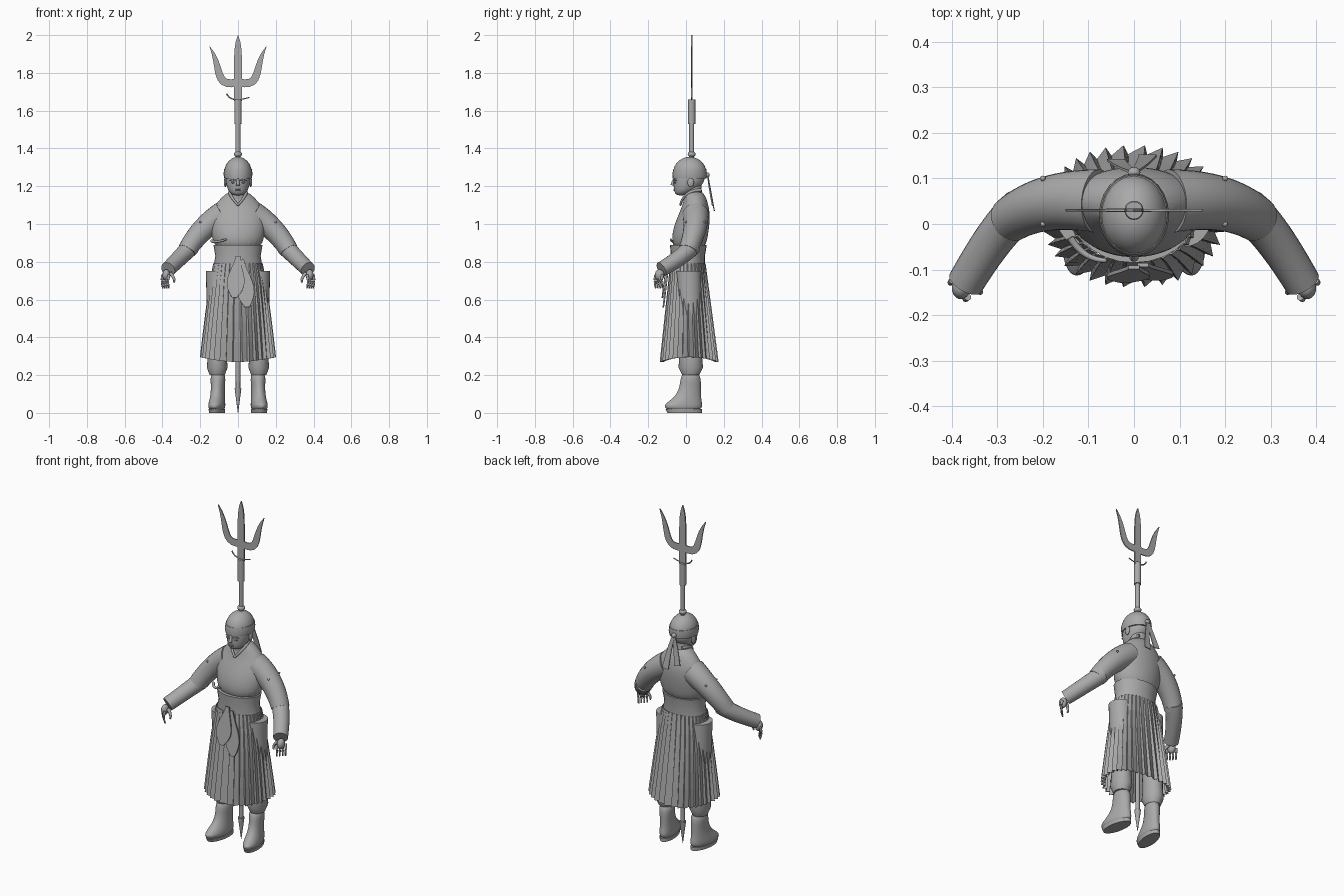
import bpy, bmesh, math
from mathutils import Vector, Matrix, Quaternion

cube = bpy.data.objects.get("Cube")
if cube:
    bpy.data.objects.remove(cube)

grey = bpy.data.materials.new("plain grey")
grey.use_nodes = True
grey.diffuse_color = (0.4, 0.4, 0.4, 1)
shader = next(node for node in grey.node_tree.nodes if node.type == 'BSDF_PRINCIPLED')
shader.inputs["Base Color"].default_value = grey.diffuse_color
smooth_parts = []
STEPS = [i / 10 for i in range(11)]


def finish(name, bm, mirror=False, subdivide=False, smooth=True, thickness=None):
    bmesh.ops.recalc_face_normals(bm, faces=bm.faces)
    mesh = bpy.data.meshes.new(name)
    bm.to_mesh(mesh)
    bm.free()
    mesh.materials.append(grey)
    part = bpy.data.objects.new(name, mesh)
    bpy.context.collection.objects.link(part)
    if mirror:
        part.modifiers.new("mirror", 'MIRROR').use_mirror_merge = False
    if thickness:
        solidify = part.modifiers.new("thickness", 'SOLIDIFY')
        solidify.thickness, solidify.offset = thickness, 0
    if subdivide:
        subsurf = part.modifiers.new("subdivision", 'SUBSURF')
        subsurf.levels = subsurf.render_levels = 2
    if smooth:
        smooth_parts.append(part)


def bridge(bm, loops, closed):
    """Join neighbouring rows of vertices with quads."""
    for low, high in zip(loops, loops[1:]):
        count = len(low)
        for k in range(count if closed else count - 1):
            j = (k + 1) % count
            bm.faces.new((low[k], low[j], high[j], high[k]))


def loft(name, rings, sides=24, **options):
    """Skin rings given as (centre, rotation, x radius, y radius)."""
    bm = bmesh.new()
    loops = []
    for centre, turn, rx, ry in rings:
        angles = [2 * math.pi * k / sides for k in range(sides)]
        loops.append([bm.verts.new(centre + turn @ Vector((rx * math.cos(a), ry * math.sin(a), 0)))
                      for a in angles])
    bridge(bm, loops, True)
    bm.faces.new(loops[0])
    bm.faces.new(loops[-1])
    finish(name, bm, **options)


def body(name, rows, x=0, spin=0, **options):
    """Upright loft from rows of (height, half width, front y, back y)."""
    turn = Quaternion((0, 0, 1), spin)
    loft(name, [(Vector((x, 0, z)) + turn @ Vector((0, (front + back) / 2, 0)),
                 turn, width, (back - front) / 2) for z, width, front, back in rows], **options)


def bezier(points, t):
    points = [Vector(p) for p in points]
    while len(points) > 1:
        points = [a.lerp(b, t) for a, b in zip(points, points[1:])]
    return points[0]


def tangent(points, t):
    return bezier(points, min(t + .01, 1)) - bezier(points, max(t - .01, 0))


def strand(name, points, start, end, **options):
    """Round tapering limb along a curve."""
    loft(name, [(bezier(points, t), tangent(points, t).to_track_quat('Z', 'Y'),
                 start + (end - start) * t, start + (end - start) * t) for t in STEPS], **options)


def ribbon(name, points, half_width, thickness, **options):
    """Flat strip facing the front, its half width a function along the curve."""
    bm = bmesh.new()
    rows = []
    for t in STEPS:
        way = tangent(points, t)
        side = Vector((way.z, 0, -way.x)).normalized() * half_width(t)
        rows.append([bm.verts.new(bezier(points, t) + s * side) for s in (-1, 1)])
    bridge(bm, rows, False)
    finish(name, bm, smooth=False, thickness=thickness, **options)


def ball(name, centre, size, **options):
    bm = bmesh.new()
    place = Matrix.Translation(centre) @ Matrix.Diagonal((*size, 1))
    bmesh.ops.create_uvsphere(bm, u_segments=20, v_segments=12, radius=1, matrix=place)
    finish(name, bm, **options)


# Robe, waist sash, collar and tie
body("robe", [(.85, .12, -.07, .1), (.95, .145, -.08, .12), (1.05, .155, -.04, .13),
              (1.12, .11, -.01, .115), (1.18, .045, -.01, .09)], subdivide=True)
body("waist_sash", [(.77, .13, -.08, .1), (.83, .12, -.08, .1), (.89, .13, -.085, .11)])
strand("collar", [(.03, .08, 1.18), (.07, -.01, 1.18), (0, -.03, 1.1)], .008, .006, mirror=True)
strand("robe_tie", [(-.14, -.03, .91), (-.11, -.08, .9), (-.06, -.08, .92)], .008, .005)

# Arms and hands
strand("sleeve", [(.08, .05, 1.05), (.2, .06, .98), (.27, .01, .86)], .07, .05, mirror=True)
strand("forearm", [(.25, .03, .88), (.3, -.01, .83), (.37, -.13, .76)], .048, .04, mirror=True)
ball("palm", (.38, -.14, .73), (.02, .025, .03), mirror=True)
for finger in range(4):
    x, y = .365 + finger * .011, -.16 + finger * .012
    strand("finger", [(x, y, .73), (x + .01, y - .01, .7), (x, y, .66)], .008, .004, mirror=True)
strand("thumb", [(.36, -.14, .74), (.33, -.15, .71), (.34, -.15, .69)], .01, .005, mirror=True)
for y in (0, .05, .1):
    ball("shoulder_stud", (.2, y, 1.01), (.006, .006, .006), mirror=True)

# Neck, head and face
body("neck", [(1.1, .05, -.01, .09), (1.22, .045, -.02, .08)])
body("head", [(1.15, .03, -.055, 0), (1.18, .055, -.065, .06), (1.22, .065, -.067, .1),
              (1.28, .07, -.065, .105)], subdivide=True)
arc = [math.pi / 2 * t for t in STEPS[:-1]]
body("head_wrap", [(1.27 + .085 * math.sin(a), .073 * math.cos(a), .02 - .088 * math.cos(a),
                    .02 + .088 * math.cos(a)) for a in arc])
body("headband", [(1.24, .072, -.07, .107), (1.265, .077, -.072, .111), (1.29, .073, -.067, .108)])
strand("nose", [(0, -.06, 1.24), (0, -.07, 1.22), (0, -.073, 1.205)], .006, .01)
for z in (1.178, 1.186):
    ball("lip", (0, -.06, z), (.014, .007, .004))
ball("eye", (.026, -.057, 1.22), (.012, .006, .005), mirror=True)
strand("brow", [(.01, -.063, 1.23), (.03, -.065, 1.24), (.045, -.05, 1.23)], .004, .002,
       mirror=True)
ball("ear", (.067, .025, 1.22), (.008, .017, .025), mirror=True)

# Headband knot and hanging tails
ball("band_knot", (0, .113, 1.26), (.014, .012, .014))
spread = lambda t: .008 + .012 * t
ribbon("left_band_tail", [(0, .115, 1.26), (.02, .13, 1.18), (.03, .15, 1.07)], spread, .005)
ribbon("right_band_tail", [(0, .115, 1.26), (-.02, .12, 1.2), (-.04, .14, 1.1)], spread, .005)

# Pleated skirt: saw-tooth rows widening and deepening towards the hem
bm = bmesh.new()
pleats, rows = 34, []
for t in STEPS[::2]:
    half_width = .13 + .07 * t ** .8
    middle, half_depth = .01 + .007 * t, .093 + .062 * t
    row = []
    for k in range(pleats * 2):
        inner = k % 2
        angle = 2 * math.pi * (k // 2 + .8 * inner) / pleats
        fold = inner * (.003 + .017 * t)
        across, along = (math.copysign(abs(v) ** .9, v)
                         for v in (math.cos(angle), math.sin(angle)))
        row.append(bm.verts.new(((half_width - fold) * across,
                                 middle + (half_depth - fold) * along,
                                 .79 - .52 * t + .025 * t * across ** 2)))
    rows.append(row)
bridge(bm, rows, True)
finish("pleated_skirt", bm, smooth=False, thickness=.003)

# Sash ends hanging over the skirt front
leaf = lambda t: .012 + .035 * math.sin(math.pi * t ** 1.5)
ribbon("right_sash_end", [(0, -.095, .83), (-.02, -.125, .61)], leaf, .008)
ribbon("left_sash_end", [(.02, -.09, .81), (.05, -.12, .56)], leaf, .008)

# Trousers and boots, toes turned outwards
body("trouser_leg", [(.2, .04, -.02, .07), (.24, .055, -.04, .09), (.3, .05, -.035, .085),
                     (.75, .06, -.05, .08)], x=.11, mirror=True)
body("boot", [(.01, .04, -.1, .08), (.04, .045, -.13, .09), (.08, .038, -.06, .08),
              (.14, .035, -.03, .08), (.22, .045, -.03, .08)],
     x=.11, spin=.16, subdivide=True, mirror=True)
body("boot_sole", [(0, .04, -.1, .085), (.02, .042, -.11, .085)], x=.11, spin=.16, mirror=True)

# Trident shaft, socket and butt spike
axis_y = .03


def pole(name, bottom, top, start, end):
    strand(name, [(0, axis_y, bottom), (0, axis_y, top)], start, end)


pole("trident_shaft", .13, 1.54, .012, .013)
pole("trident_socket", 1.53, 1.66, .019, .019)
pole("butt_spike", 0, .13, .001, .018)
ball("shaft_knob", (0, axis_y, 1.37), (.021, .021, .016))

# Flat trident head with curved outer prongs
ribbon("centre_blade", [(0, axis_y, 1.65), (0, axis_y, 2)], lambda t: .021 - .02 * t ** 8, .008)
ribbon("outer_prong", [(0, axis_y, 1.75), (.13, axis_y, 1.72), (.08, axis_y, 1.82),
                       (.15, axis_y, 1.94)], lambda t: .021 - .02 * t ** 4, .006, mirror=True)
strand("prong_wire", [(-.06, axis_y, 1.69), (-.04, axis_y, 1.64), (.06, axis_y, 1.67)],
       .004, .003)

# Smooth shading with crisp edges
bpy.ops.object.select_all(action='DESELECT')
for part in smooth_parts:
    part.select_set(True)
bpy.context.view_layer.objects.active = smooth_parts[0]
bpy.ops.object.shade_smooth_by_angle(angle=math.radians(40))
